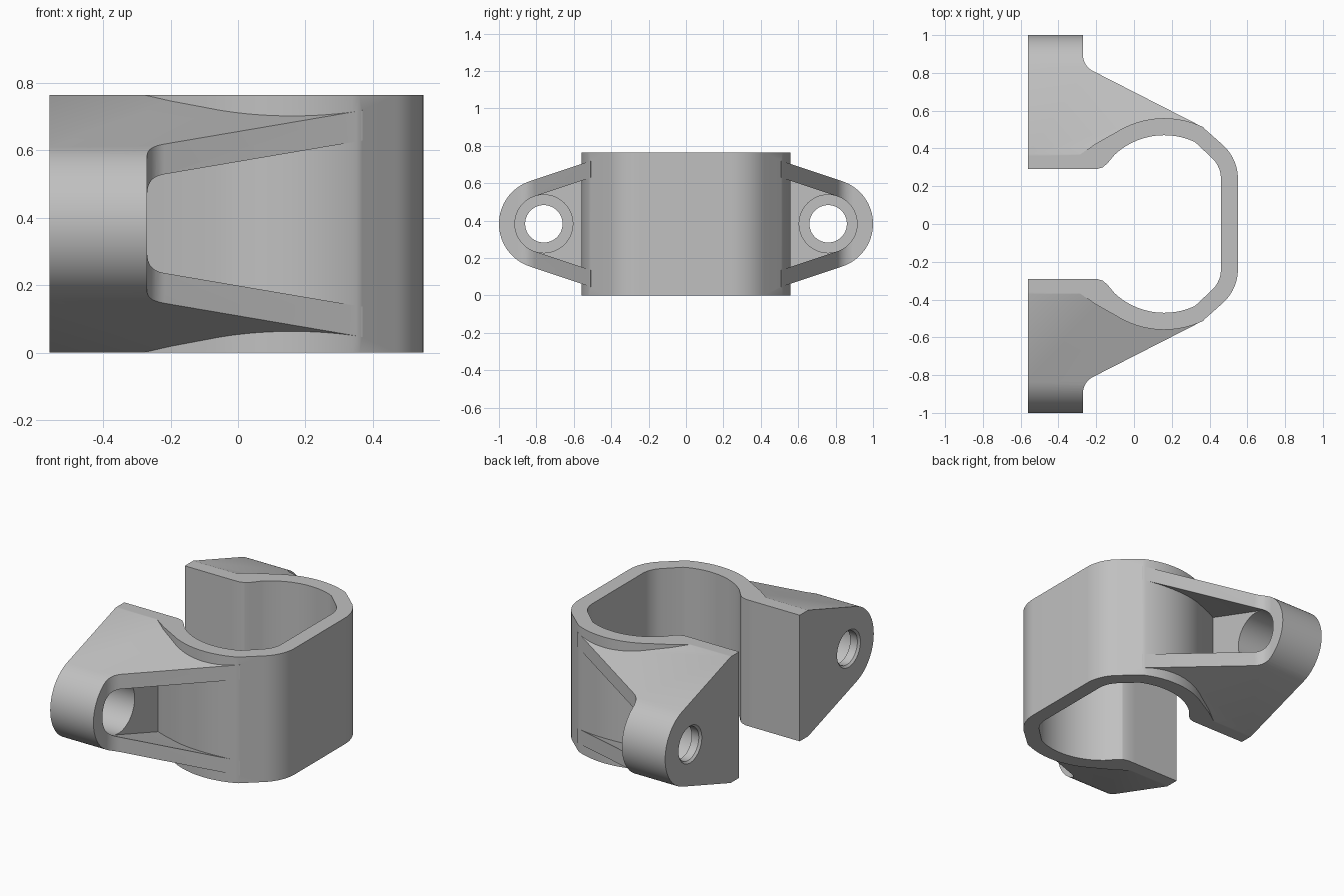
import bpy, bmesh
from math import sin, cos, radians
from mathutils import Matrix

if "Cube" in bpy.data.objects:
    bpy.data.objects.remove(bpy.data.objects["Cube"], do_unlink=True)

H = 0.765            # band height
MID = H / 2
LUG_Y = 0.76         # bolt centre
LEFT, FACE = -0.56, -0.27

grey = bpy.data.materials.new("plain_grey")
grey.use_nodes = True
colour = (0.53, 0.53, 0.53, 1)
grey.diffuse_color = colour
grey.node_tree.nodes["Principled BSDF"].inputs["Base Color"].default_value = colour


def arc(cx, cy, r, a0, a1, n):
    angles = [radians(a0 + (a1 - a0) * i / n) for i in range(n + 1)]
    return [(cx + r * cos(a), cy + r * sin(a)) for a in angles]


def finish(name, bm):
    bmesh.ops.recalc_face_normals(bm, faces=bm.faces[:])
    mesh = bpy.data.meshes.new(name)
    bm.to_mesh(mesh)
    bm.free()
    mesh.materials.append(grey)
    ob = bpy.data.objects.new(name, mesh)
    bpy.context.collection.objects.link(ob)
    return ob


def prism(name, points, axis, lo, hi):
    """Extrude a profile: xy points along z, or yz points along x."""
    bm = bmesh.new()
    place = (lambda p: (p[0], p[1], lo)) if axis == "z" else (lambda p: (lo, p[0], p[1]))
    face = bm.faces.new([bm.verts.new(place(p)) for p in points])
    made = bmesh.ops.extrude_face_region(bm, geom=[face])["geom"]
    shift = (0, 0, hi - lo) if axis == "z" else (hi - lo, 0, 0)
    bmesh.ops.translate(bm, vec=shift, verts=[v for v in made if isinstance(v, bmesh.types.BMVert)])
    return finish(name, bm)


def bore(name, y, r_lo, r_hi, lo, hi):
    """Round cutter along x."""
    bm = bmesh.new()
    turn = Matrix.Translation(((lo + hi) / 2, y, MID)) @ Matrix.Rotation(radians(90), 4, "Y")
    bmesh.ops.create_cone(bm, cap_ends=True, segments=64, radius1=r_lo, radius2=r_hi,
                          depth=hi - lo, matrix=turn)
    return finish(name, bm)


def combine(target, tool, operation):
    mod = target.modifiers.new("combine", "BOOLEAN")
    mod.operation, mod.solver, mod.object = operation, "EXACT", tool
    bpy.context.view_layer.objects.active = target
    bpy.ops.object.modifier_apply(modifier=mod.name)
    bpy.data.objects.remove(tool, do_unlink=True)


def lug_profile(r):
    """Tapered side profile with a rounded end, in yz."""
    tip = arc(LUG_Y, MID, r, -71.57, 71.57, 32)
    y, z = tip[-1]
    rise = MID + 0.24 * sin(radians(71.57))
    if r > 0.2:      # outer shape levels off at full height
        y_full = y - (H - rise) * 3
        return [(0.2, 0), (y_full, 0)] + tip + [(y_full, H), (0.2, H)]
    z_in = z + (y - 0.2) / 3
    return [(0.2, H - z_in)] + tip + [(0.2, z_in)]


# Clamp band: half outlines, mirrored front to back
outer = arc(0.31, 0.24, 0.24, 0, 48, 12) + arc(0.16, 0.085, 0.475, 65, 122, 20)
outer += [(-0.2, 0.427), (-0.29, 0.365), (LEFT, 0.36)]
inner = arc(0.31, 0.24, 0.15, 0, 48, 12) + arc(0.16, 0.085, 0.385, 65, 133, 24)
inner += [(-0.14, 0.322), (-0.165, 0.3), (-0.2, 0.29), (LEFT, 0.29)]


def mirrored(pts):
    return [(x, -y) for x, y in pts]


outline = mirrored(outer)[::-1] + outer + inner[::-1] + mirrored(inner)
bracket = prism("clamp_bracket", outline, "z", 0, H)

# Ear plan, ending inside the band wall
plan = [(LEFT, 0.29), (-0.25, 0.29), (-0.2, 0.36), (-0.1, 0.42), (0.15, 0.51),
        (0.34, 0.49), (0.37, 0.51)]
plan += arc(-0.175, 0.895, 0.095, 243, 180, 12) + [(FACE, 1.1), (LEFT, 1.1)]

for side in (1, -1):
    def flip(pts):
        return [(y * side, z) for y, z in pts]

    # Ear with a pocket between its upper and lower gussets
    ear = prism("ear", flip(lug_profile(0.24)), "x", LEFT, 0.6)
    plan_side = [(x, y * side) for x, y in plan]
    combine(ear, prism("ear_plan", plan_side, "z", -0.1, H + 0.1), "INTERSECT")
    combine(ear, prism("pocket", flip(lug_profile(0.155)), "x", FACE, 0.7), "DIFFERENCE")
    # Bolt hole, counterbore and chamfer
    y = LUG_Y * side
    combine(ear, bore("counterbore", y, 0.155, 0.155, -0.5, FACE + 0.02), "DIFFERENCE")
    combine(ear, bore("bolt_hole", y, 0.1, 0.1, LEFT - 0.1, -0.45), "DIFFERENCE")
    combine(ear, bore("chamfer", y, 0.122, 0.098, LEFT - 0.01, LEFT + 0.014), "DIFFERENCE")
    combine(bracket, ear, "UNION")

bpy.ops.object.select_all(action="DESELECT")
bracket.select_set(True)
bpy.context.view_layer.objects.active = bracket
bpy.ops.object.shade_smooth_by_angle(angle=radians(25))
